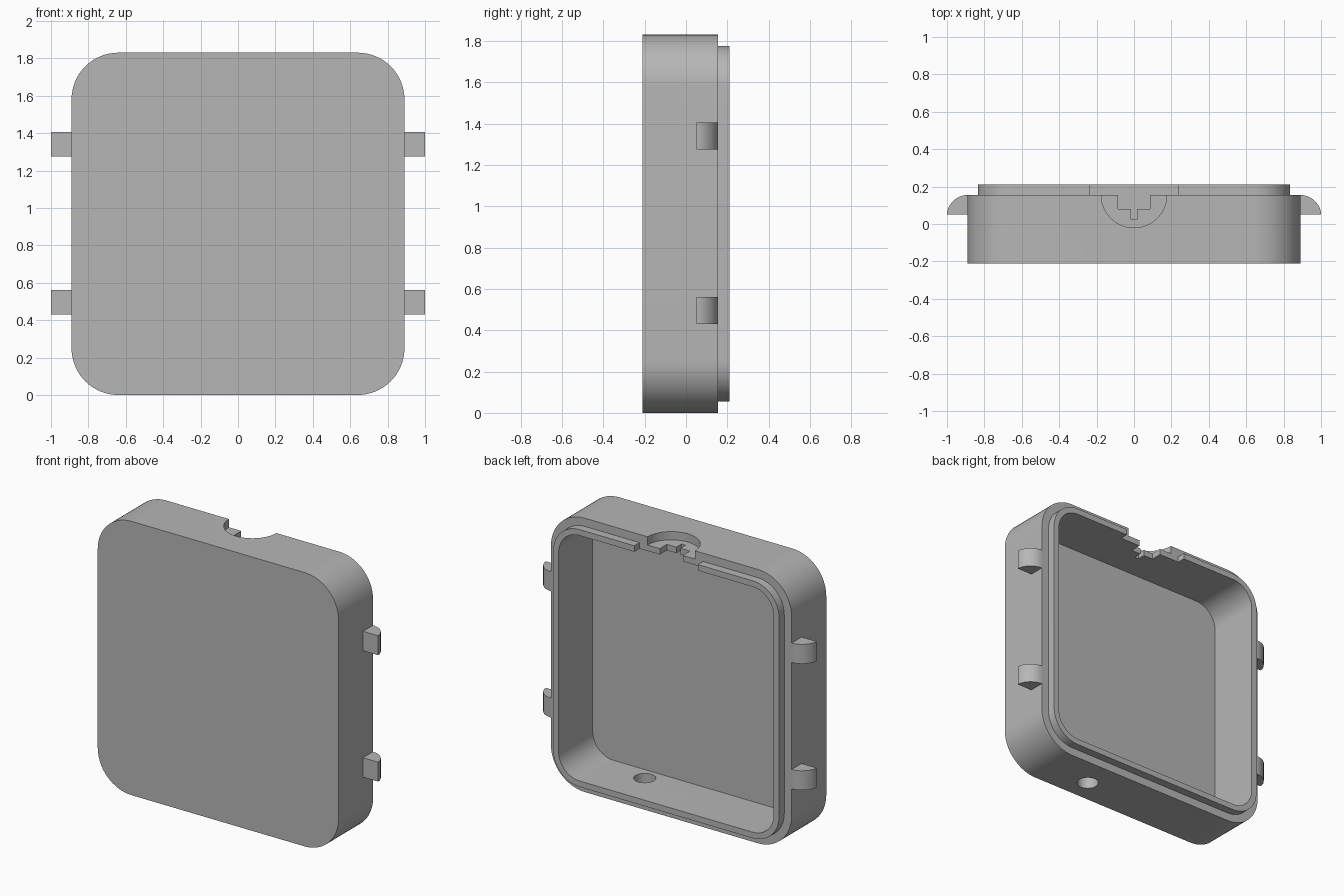
import bpy, bmesh
from math import pi, sin, cos, radians

cube = bpy.data.objects.get("Cube")
if cube:
    bpy.data.objects.remove(cube, do_unlink=True)

grey = bpy.data.materials.new("plain grey")
grey.use_nodes = True
grey.diffuse_color = (0.47, 0.47, 0.47, 1)
grey.node_tree.nodes["Principled BSDF"].inputs["Base Color"].default_value = grey.diffuse_color

HALF_W, HEIGHT, CORNER = 0.89, 1.83, 0.25
FRONT, RIM, LIP, FLOOR = -0.21, 0.155, 0.21, -0.15
LIP_IN, WALL = 0.055, 0.095
STEPS = 16


def make_object(name, bm):
    bmesh.ops.recalc_face_normals(bm, faces=bm.faces)
    mesh = bpy.data.meshes.new(name)
    bm.to_mesh(mesh)
    bm.free()
    mesh.materials.append(grey)
    ob = bpy.data.objects.new(name, mesh)
    bpy.context.collection.objects.link(ob)
    return ob


def select_only(ob):
    bpy.ops.object.select_all(action='DESELECT')
    ob.select_set(True)
    bpy.context.view_layer.objects.active = ob


def rounded_loop(bm, inset, y):
    """Rounded square outline, set in from the outer wall, at depth y."""
    r = CORNER - inset
    cx, cz = HALF_W - CORNER, HEIGHT / 2 - CORNER
    loop = []
    for i, (sx, sz) in enumerate([(1, 1), (-1, 1), (-1, -1), (1, -1)]):
        for k in range(STEPS + 1):
            a = (i + k / STEPS) * pi / 2
            loop.append(bm.verts.new((sx * cx + r * cos(a), y,
                                      HEIGHT / 2 + sz * cz + r * sin(a))))
    return loop


def box(name, x0, x1, y0, y1, z0, z1):
    bm = bmesh.new()
    bmesh.ops.create_cube(bm, size=1)
    for v in bm.verts:
        v.co = (x1 if v.co.x > 0 else x0, y1 if v.co.y > 0 else y0,
                z1 if v.co.z > 0 else z0)
    return make_object(name, bm)


def cylinder(name, x, y, z0, z1, r):
    bm = bmesh.new()
    bmesh.ops.create_cone(bm, cap_ends=True, segments=64, radius1=r, radius2=r, depth=z1 - z0)
    bmesh.ops.translate(bm, verts=bm.verts, vec=(x, y, (z0 + z1) / 2))
    return make_object(name, bm)


def cut(target, cutter):
    cutter.hide_render = True
    select_only(target)
    mod = target.modifiers.new("cut", 'BOOLEAN')
    mod.operation, mod.solver, mod.object = 'DIFFERENCE', 'EXACT', cutter
    bpy.ops.object.modifier_apply(modifier=mod.name)
    bpy.data.objects.remove(cutter, do_unlink=True)


# Open tray: outer wall, stepped rim, raised lip and cavity
bm = bmesh.new()
loops = [rounded_loop(bm, inset, y) for inset, y in
         [(0, FRONT), (0, RIM), (LIP_IN, RIM), (LIP_IN, LIP), (WALL, LIP), (WALL, FLOOR)]]
for a, b in zip(loops, loops[1:]):
    for i in range(len(a)):
        j = (i + 1) % len(a)
        bm.faces.new((a[i], a[j], b[j], b[i]))
bm.faces.new(loops[0])
bm.faces.new(loops[-1])
case = make_object("case_shell", bm)

# Gap in the lip, round recess, stepped cable slot, and drain hole
top = HEIGHT + 0.1
cut(case, box("lip_gap", -0.235, 0.235, RIM, 0.3, 1.68, top))
cut(case, cylinder("round_recess", 0, RIM, HEIGHT - LIP_IN, top, 0.175))
cut(case, box("cable_slot", -0.085, 0.085, 0.08, 0.3, 1.6, top))
cut(case, box("narrow_slot", -0.015, 0.015, 0.025, 0.2, 1.6, top))
cut(case, cylinder("drain_hole", 0.34, -0.05, -0.1, 0.2, 0.067))
select_only(case)
bpy.ops.object.shade_smooth_by_angle(angle=radians(30))

# Snap clips with a curved ramp on both sides
for side, sx in (("left", 1), ("right", -1)):
    for level, z in (("upper", 1.34), ("lower", 0.495)):
        outline = [(0.87, 0.05), (1.0, 0.05), (1.0, 0.065)]
        for k in range(1, 9):
            a = radians(20 + 70 * k / 8)
            outline.append((0.89 + 0.117 * cos(a), 0.025 + 0.13 * sin(a)))
        outline.append((0.87, RIM))
        bm = bmesh.new()
        face = bm.faces.new([bm.verts.new((sx * x, y, z - 0.065)) for x, y in outline])
        ext = bmesh.ops.extrude_face_region(bm, geom=[face])
        verts = [g for g in ext["geom"] if isinstance(g, bmesh.types.BMVert)]
        bmesh.ops.translate(bm, verts=verts, vec=(0, 0, 0.13))
        select_only(make_object(f"{side}_{level}_clip", bm))
        bpy.ops.object.shade_smooth_by_angle(angle=radians(30))
